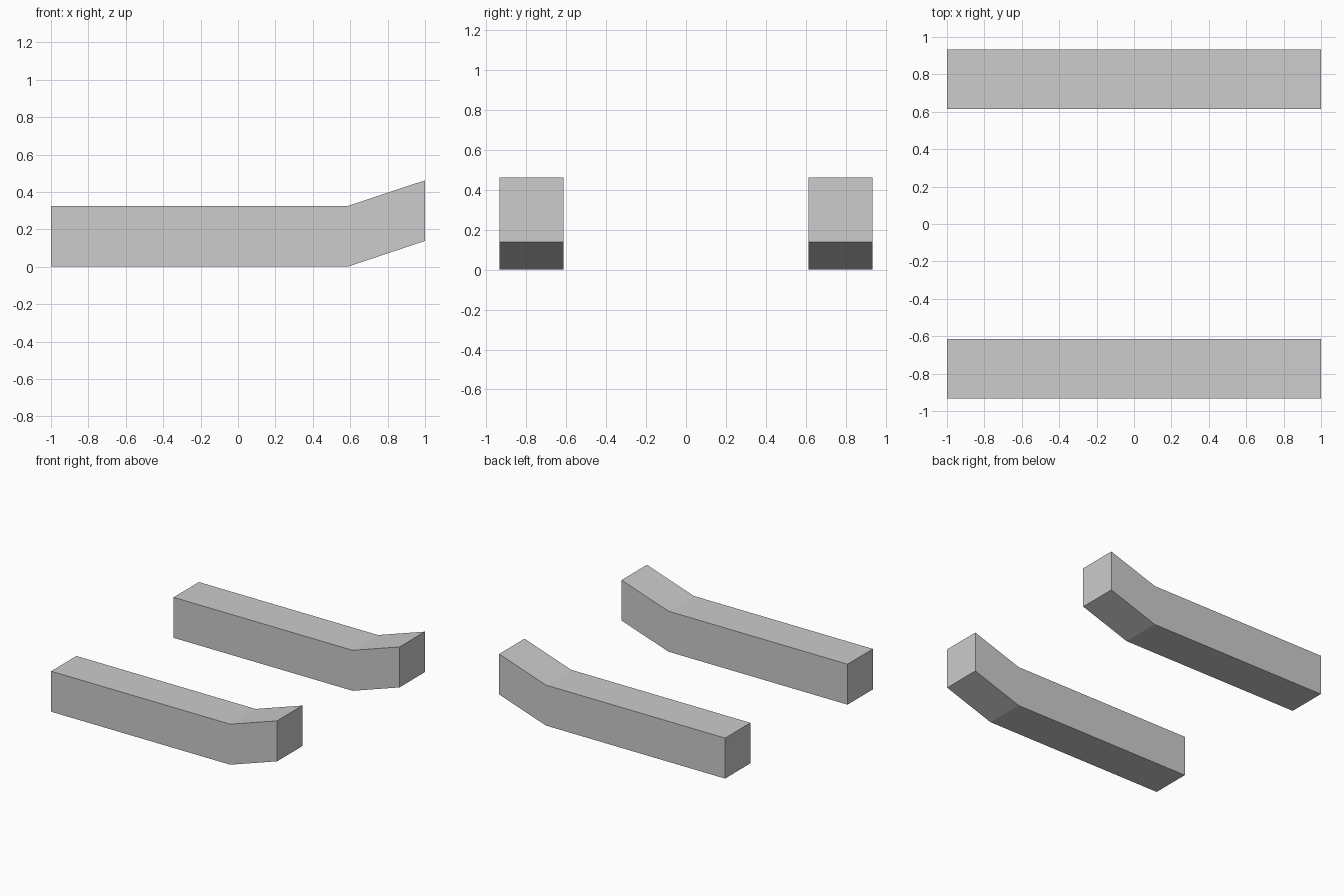
import bpy
import bmesh

cube = bpy.data.objects.get("Cube")
if cube:
    bpy.data.objects.remove(cube, do_unlink=True)

# Single light grey material
GREY = (0.604, 0.604, 0.604, 1.0)
grey = bpy.data.materials.new("light_grey")
grey.use_nodes = True
grey.diffuse_color = GREY
bsdf = next(n for n in grey.node_tree.nodes if n.type == 'BSDF_PRINCIPLED')
bsdf.inputs["Base Color"].default_value = GREY

# Side outline (x, z): straight beam with an upturned tip at +x
PROFILE = [(-1.0, 0.0), (0.585, 0.0), (1.0, 0.138), (1.0, 0.462),
           (0.585, 0.324), (-1.0, 0.324)]
WIDTH = 0.32
OFFSET = 0.774  # distance of each beam's centre line from y = 0


def make_runner(name, y_centre):
    """Extrude the side outline across the beam's width."""
    bm = bmesh.new()
    # one quad per section so that the bend is a clean edge loop
    v = [bm.verts.new((x, -WIDTH / 2, z)) for x, z in PROFILE]
    sides = [bm.faces.new((v[0], v[1], v[4], v[5])),
             bm.faces.new((v[1], v[2], v[3], v[4]))]
    ext = bmesh.ops.extrude_face_region(bm, geom=sides, use_keep_orig=True)
    moved = [g for g in ext["geom"] if isinstance(g, bmesh.types.BMVert)]
    bmesh.ops.translate(bm, verts=moved, vec=(0, WIDTH, 0))
    bmesh.ops.recalc_face_normals(bm, faces=bm.faces)
    mesh = bpy.data.meshes.new(name)
    bm.to_mesh(mesh)
    bm.free()
    mesh.materials.append(grey)
    obj = bpy.data.objects.new(name, mesh)
    obj.location.y = y_centre
    bpy.context.collection.objects.link(obj)


# Matching pair of runners
make_runner("front_runner", -OFFSET)
make_runner("back_runner", OFFSET)
